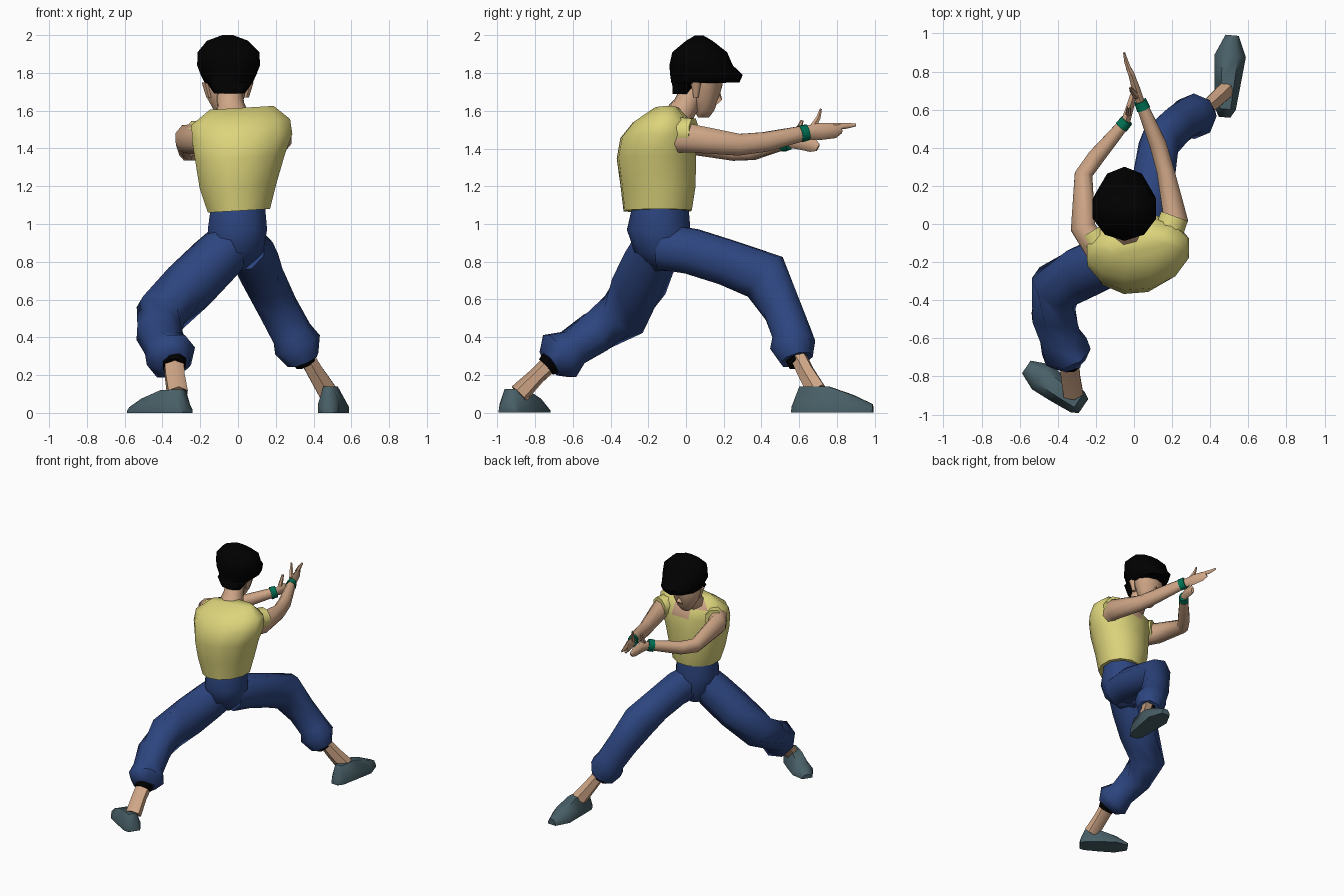
import bpy, bmesh, math
from mathutils import Vector

def material(name, rgb):
    m = bpy.data.materials.new(name)
    m.diffuse_color = (*rgb, 1)
    return m

SKIN = material("skin", (0.62, 0.38, 0.24))
YELLOW = material("yellow cloth", (0.72, 0.66, 0.20))
BLUE = material("blue cloth", (0.026, 0.06, 0.215))
BLACK = material("black hair", (0.0, 0.0, 0.0))
SLATE = material("slate shoe", (0.065, 0.115, 0.135))
GREEN = material("green band", (0.0, 0.17, 0.09))
Z = Vector((0, 0, 1))

def skin_rings(name, rings, mat, angle=55):
    """Bridge closed point rings into one capped mesh."""
    bm = bmesh.new()
    loops = [[bm.verts.new(p) for p in r] for r in rings]
    n = len(loops[0])
    for a, b in zip(loops, loops[1:]):
        for i in range(n):
            j = (i + 1) % n
            bm.faces.new((a[i], a[j], b[j], b[i]))
    bm.faces.new(loops[0])
    bm.faces.new(loops[-1])
    bmesh.ops.recalc_face_normals(bm, faces=bm.faces)
    me = bpy.data.meshes.new(name)
    bm.to_mesh(me)
    bm.free()
    ob = bpy.data.objects.new(name, me)
    me.materials.append(mat)
    bpy.context.collection.objects.link(ob)
    bpy.ops.object.select_all(action='DESELECT')
    ob.select_set(True)
    bpy.context.view_layer.objects.active = ob
    bpy.ops.object.shade_smooth_by_angle(angle=math.radians(angle))
    return ob

def limb(name, stations, mat, n=8):
    """Tube along a path; station = x, y, z, side radius, upper radius."""
    pts = [Vector(s[:3]) for s in stations]
    rings = []
    for i, s in enumerate(stations):
        t = (pts[min(i + 1, len(pts) - 1)] - pts[max(i - 1, 0)]).normalized()
        side = t.cross(Z).normalized()
        up = side.cross(t)
        rings.append([pts[i] + side * s[3] * math.cos(a) + up * s[4] * math.sin(a)
                      for a in (2 * math.pi * (k + 0.5) / n for k in range(n))])
    return skin_rings(name, rings, mat)

def stack(name, levels, mat, n=10, roll=0.0, shear=0.0):
    """Level outlines; level = z, centre x, half width, back y, front y."""
    rings = []
    for z, cx, rx, y0, y1 in levels:
        ring = []
        for k in range(n):
            a = 2 * math.pi * (k + 0.5) / n
            x = rx * math.cos(a)
            ring.append((cx + x, (y0 + y1) / 2 + (y1 - y0) / 2 * math.sin(a) * 1.02 + shear * x,
                         z + roll * x))
        rings.append(ring)
    return skin_rings(name, rings, mat)

def shoe(name, heel, toe, rows):
    """Flat-soled shoe; row = fraction of length, half width, height."""
    h, t = Vector((*heel, 0)), Vector((*toe, 0))
    side = (t - h).normalized().cross(Z)
    section = [(-1, 0), (-1, .35), (-.5, 1), (.5, 1), (1, .35), (1, 0)]
    skin_rings(name, [[h.lerp(t, f) + side * w * a + Z * ht * b for a, b in section]
                      for f, w, ht in rows], SLATE)

# Sleeveless shirt with open neckline and shoulder caps
shirt = stack("shirt", [
    (1.07, 0.005, .17, -.33, .03), (1.20, 0.0, .21, -.345, .05),
    (1.35, 0.01, .245, -.365, .05), (1.46, 0.022, .275, -.345, .05),
    (1.54, 0.015, .27, -.28, .025), (1.615, 0.02, .175, -.17, -.045)],
    YELLOW, n=12, roll=.06, shear=.08)
shirt.data.materials.append(SKIN)
for p in shirt.data.polygons:
    if p.center.z > 1.48 and p.normal.y > 0.4 and abs(p.center.x) < 0.09:
        p.material_index = 1
limb("right_shoulder_cap", [(.15, -.13, 1.49, .085, .09), (.212, .04, 1.487, .08, .078)], YELLOW)
limb("left_shoulder_cap", [(-.15, -.16, 1.475, .085, .08), (-.225, -.04, 1.475, .07, .075)], YELLOW)

# Neck, face, nose and ears
limb("neck", [(-.03, -.05, 1.56, .095, .08), (-.04, 0.0, 1.63, .075, .07),
              (-.05, .06, 1.76, .065, .06)], SKIN)
stack("face", [(1.563, -.065, .035, .065, .12), (1.60, -.065, .065, .045, .148),
               (1.66, -.065, .10, .02, .17), (1.73, -.065, .12, 0.0, .19),
               (1.80, -.05, .12, 0.0, .2)], SKIN)
limb("nose", [(-.065, .165, 1.72, .015, .015), (-.065, .178, 1.66, .024, .02),
              (-.065, .155, 1.635, .02, .01)], SKIN, n=4)
for s in (-1, 1):
    stack("ear", [(1.67, -.055 + s * .10, .015, .04, .065),
                  (1.75, -.055 + s * .12, .02, .025, .08)], SKIN, n=6)

# Hair cap with overhanging fringe
stack("hair", [(1.69, -.045, .085, -.07, .025), (1.745, -.045, .125, -.072, .055),
               (1.75, -.05, .135, -.075, .28), (1.79, -.05, .155, -.08, .297),
               (1.84, -.05, .175, -.085, .245), (1.91, -.05, .172, -.07, .215),
               (1.97, -.055, .115, 0.0, .14), (2.0, -.055, .03, .05, .09)], BLACK)

# Arms reaching forward to crossed wrists
arms = {
    "right": [(.16, -.11, 1.46, .08, .09), (.22, .02, 1.455, .068, .082),
              (.165, .28, 1.42, .05, .062), (.125, .42, 1.435, .048, .056),
              (.035, .64, 1.485, .032, .042)],
    "left": [(-.18, -.14, 1.45, .08, .09), (-.267, -.02, 1.45, .07, .08),
             (-.265, .26, 1.385, .05, .055), (-.2, .35, 1.385, .048, .05),
             (-.04, .54, 1.435, .032, .036)]}
for side, path in arms.items():
    limb(side + "_arm", path, SKIN)
    a, b = Vector(path[-2][:3]), Vector(path[-1][:3])
    d = (b - a).normalized()
    limb(side + "_wristband", [(*(b - d * .04), .039, .048), (*(b + d * .005), .036, .045)], GREEN)

# Hands: palm, fingers and thumb
limb("right_palm", [(.035, .635, 1.485, .025, .035), (.01, .71, 1.49, .025, .045),
                    (-.015, .79, 1.495, .018, .04), (-.03, .82, 1.505, .015, .025)], SKIN, n=6)
limb("right_fingers", [(-.015, .78, 1.515, .016, .02), (-.04, .85, 1.52, .013, .015),
                       (-.052, .90, 1.525, .006, .008)], SKIN, n=6)
limb("right_thumb", [(.01, .67, 1.51, .018, .02), (-.01, .70, 1.56, .014, .014),
                     (-.02, .715, 1.61, .006, .006)], SKIN, n=6)
limb("left_palm", [(-.045, .535, 1.435, .028, .03), (-.025, .60, 1.44, .024, .045),
                   (-.005, .67, 1.42, .02, .04), (.005, .70, 1.405, .012, .02)], SKIN, n=6)
limb("left_fingers", [(-.03, .58, 1.47, .016, .016), (-.028, .605, 1.52, .012, .014),
                      (-.028, .615, 1.55, .008, .008)], SKIN, n=6)

# Trousers: seat and two bent legs with loose flared cuffs
stack("trouser_seat", [(.75, -.02, .06, -.17, -.04), (.85, -.005, .145, -.27, .02),
                       (.97, -.003, .165, -.31, .02), (1.10, 0.0, .15, -.28, .01)], BLUE)
limb("front_leg", [(.03, -.13, .88, .12, .13), (.068, .03, .855, .125, .13),
                   (.10, .22, .795, .12, .13), (.13, .42, .72, .108, .145),
                   (.215, .51, .55, .105, .112), (.285, .56, .42, .105, .11),
                   (.315, .565, .36, .12, .13), (.345, .585, .28, .09, .09),
                   (.345, .585, .29, .05, .05)], BLUE)
limb("back_leg", [(-.03, -.15, .90, .125, .13), (-.12, -.19, .81, .14, .14),
                  (-.26, -.25, .67, .15, .145), (-.41, -.33, .52, .14, .14),
                  (-.42, -.48, .425, .125, .12), (-.385, -.60, .345, .115, .105),
                  (-.355, -.67, .30, .135, .145), (-.34, -.72, .26, .09, .085)], BLUE)

# Dark cuff openings
limb("front_cuff_opening", [(.34, .58, .30, .06, .065), (.36, .595, .262, .056, .06)], BLACK)
limb("back_cuff_opening", [(-.34, -.71, .27, .07, .07), (-.338, -.74, .243, .06, .06)], BLACK)

# Bare ankles
limb("front_ankle", [(.355, .59, .31, .045, .045), (.41, .635, .215, .045, .052),
                     (.475, .695, .11, .05, .062)], SKIN, n=6)
limb("back_ankle", [(-.34, -.68, .30, .06, .05), (-.335, -.79, .195, .058, .045),
                    (-.32, -.885, .10, .06, .055)], SKIN, n=6)

# Shoes
shoe("front_shoe", (.475, .56), (.515, .99),
     [(0, .03, .03), (.1, .055, .14), (.45, .07, .14), (.75, .082, .095), (1, .035, .045)])
shoe("back_shoe", (-.265, -.955), (-.565, -.75),
     [(0, .045, .04), (.1, .065, .125), (.42, .075, .12), (.75, .08, .075), (1, .04, .03)])
